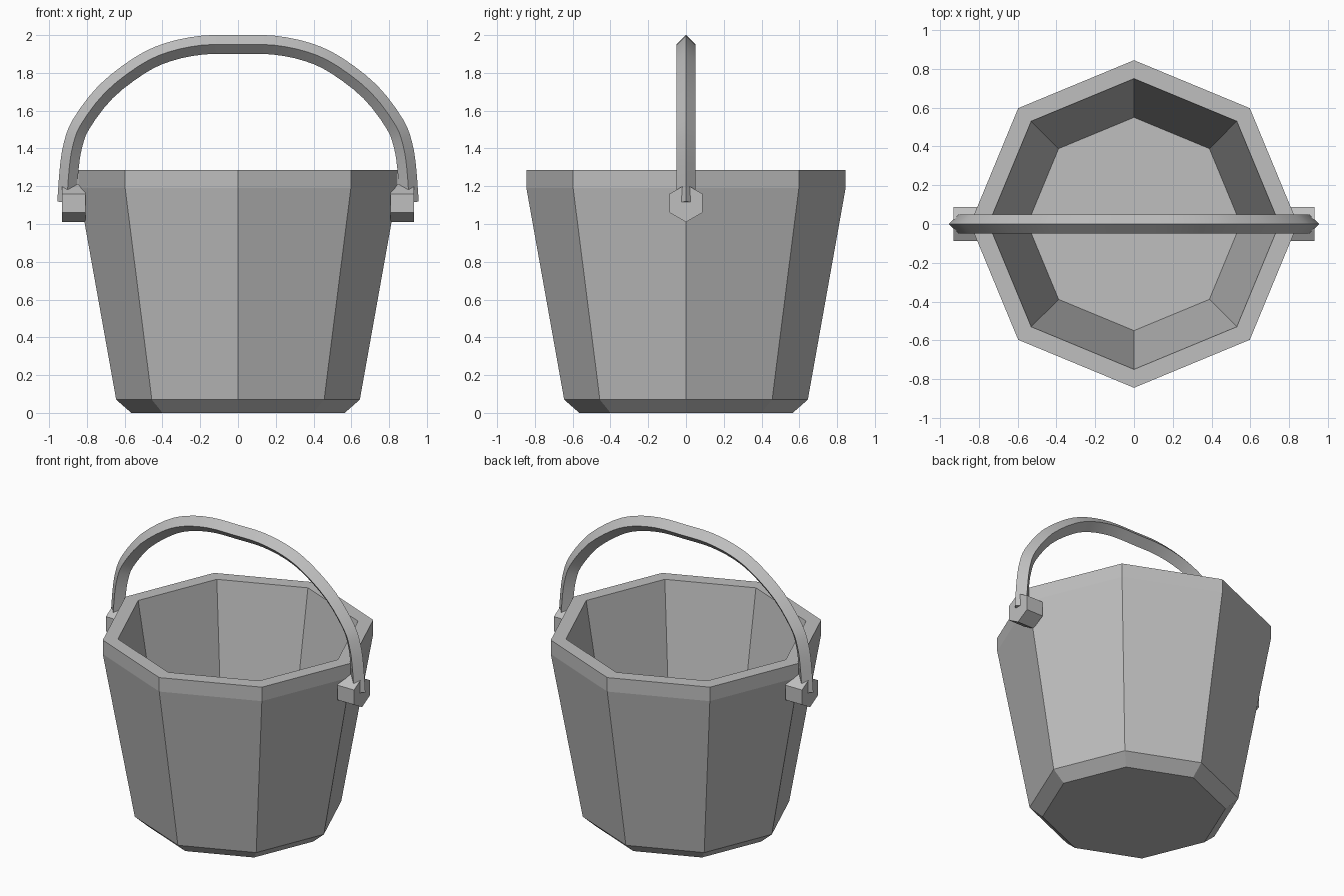
import bpy, bmesh, math
from mathutils import Vector

if "Cube" in bpy.data.objects:
    bpy.data.objects.remove(bpy.data.objects["Cube"])

grey = bpy.data.materials.new("plain_grey")
grey.diffuse_color = (0.52, 0.52, 0.52, 1)
grey.use_nodes = True
grey.node_tree.nodes["Principled BSDF"].inputs["Base Color"].default_value = grey.diffuse_color


def finish(bm, name):
    bmesh.ops.recalc_face_normals(bm, faces=bm.faces)
    mesh = bpy.data.meshes.new(name)
    bm.to_mesh(mesh)
    bm.free()
    mesh.materials.append(grey)
    obj = bpy.data.objects.new(name, mesh)
    bpy.context.collection.objects.link(obj)
    return obj


def skin(bm, rings):
    """Bridge successive rings with quads and cap both ends."""
    rings = [[bm.verts.new(p) for p in ring] for ring in rings]
    n = len(rings[0])
    for a, b in zip(rings, rings[1:]):
        for i in range(n):
            j = (i + 1) % n
            bm.faces.new((a[i], a[j], b[j], b[i]))
    caps = [bm.faces.new(rings[0]), bm.faces.new(rings[-1])]
    return rings, caps


# Bucket: octagonal shell, profile (radius, height) from base to inner floor
profile = [(0.565, 0), (0.645, 0.07), (0.845, 1.19), (0.845, 1.285),
           (0.75, 1.285), (0.55, 0.10)]
bm = bmesh.new()
skin(bm, [[(r * math.cos(k * math.pi / 4), r * math.sin(k * math.pi / 4), z)
           for k in range(8)] for r, z in profile])
finish(bm, "bucket")

# Lugs: hexagonal blocks holding the handle ends
for side, name in ((-1, "left_lug"), (1, "right_lug")):
    bm = bmesh.new()
    skin(bm, [[(side * x, 0.1 * math.sin(k * math.pi / 3),
                1.11 + 0.1 * math.cos(k * math.pi / 3)) for k in range(6)]
              for x in (0.807, 0.932)])
    finish(bm, name)

# Handle: diamond section swept along a smooth arch
half = [(-0.907, 1.115), (-0.893, 1.30), (-0.873, 1.42), (-0.83, 1.53),
        (-0.70, 1.70), (-0.52, 1.84), (-0.37, 1.91), (-0.19, 1.947)]
pts = [Vector((x, 0, z)) for x, z in half + [(0, 1.95)]]
pts += [Vector((-p.x, 0, p.z)) for p in reversed(pts[:-1])]
ext = [2 * pts[0] - pts[1]] + pts + [2 * pts[-1] - pts[-2]]
path = []
for a, b, c, d in zip(ext, ext[1:], ext[2:], ext[3:]):
    for k in range(3):
        t = k / 3
        path.append(0.5 * (2 * b + (c - a) * t + (2 * a - 5 * b + 4 * c - d) * t**2
                           + (3 * b - a - 3 * c + d) * t**3))
path.append(pts[-1])

rings = []
for i, p in enumerate(path):
    tan = (path[min(i + 1, len(path) - 1)] - path[max(i - 1, 0)]).normalized()
    out = Vector((-tan.z, 0, tan.x)) * 0.05
    side = Vector((0, 0.05, 0))
    rings.append([p + out, p + side, p - out, p - side])
bm = bmesh.new()
rings, caps = skin(bm, rings)
for f in bm.faces:
    f.smooth = f not in caps
for a, b in zip(rings, rings[1:]):      # keep the four long ridges crisp
    for u, v in zip(a, b):
        bm.edges.get((u, v)).smooth = False
for cap in caps:
    for e in cap.edges:
        e.smooth = False
finish(bm, "handle")
